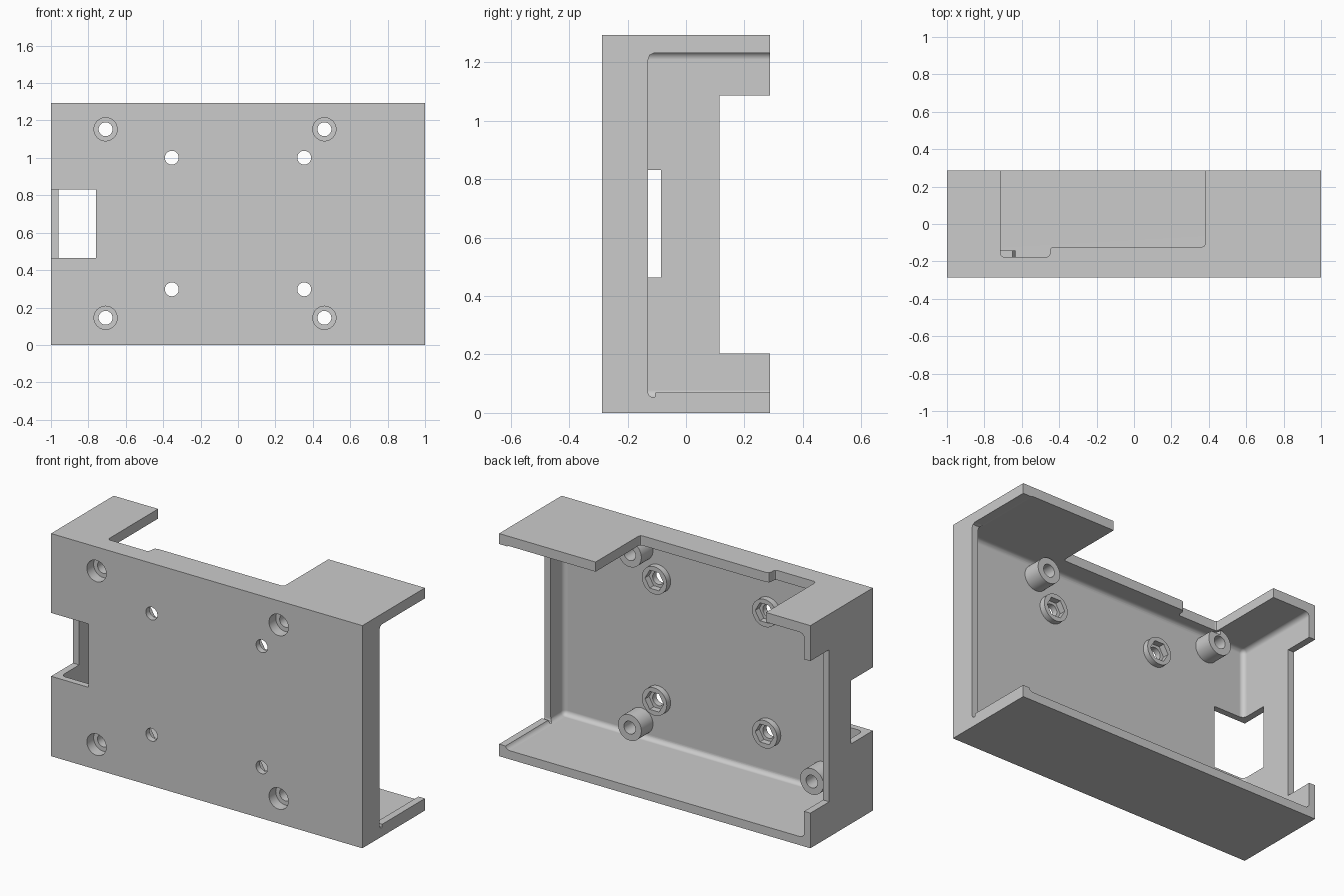
import bpy, bmesh
from math import cos, sin, pi
from mathutils import Vector

if "Cube" in bpy.data.objects:
    bpy.data.objects.remove(bpy.data.objects["Cube"], do_unlink=True)

grey = bpy.data.materials.new("light grey plastic")
grey.use_nodes = True
COLOUR = (0.6, 0.6, 0.6, 1)
grey.diffuse_color = COLOUR
grey.node_tree.nodes["Principled BSDF"].inputs["Base Color"].default_value = COLOUR


def finish(name, bm):
    bmesh.ops.recalc_face_normals(bm, faces=bm.faces)
    mesh = bpy.data.meshes.new(name)
    bm.to_mesh(mesh)
    bm.free()
    mesh.materials.append(grey)
    obj = bpy.data.objects.new(name, mesh)
    bpy.context.collection.objects.link(obj)
    return obj


def prism(name, axis, points, lo, hi):
    """Extrude a 2D outline along x, y or z."""
    place = {"x": lambda a, b, d: (d, a, b),
             "y": lambda a, b, d: (a, d, b),
             "z": lambda a, b, d: (a, b, d)}[axis]
    bm = bmesh.new()
    face = bm.faces.new([bm.verts.new(place(a, b, lo)) for a, b in points])
    top = bmesh.ops.extrude_face_region(bm, geom=[face])["geom"]
    shift = Vector(place(0, 0, hi - lo))
    bmesh.ops.translate(bm, vec=shift, verts=[v for v in top if isinstance(v, bmesh.types.BMVert)])
    return finish(name, bm)


def rect(a0, a1, b0, b1):
    return [(a0, b0), (a1, b0), (a1, b1), (a0, b1)]


def disc(a, b, r, n=40):
    return [(a + r * cos(2 * pi * i / n), b + r * sin(2 * pi * i / n)) for i in range(n)]


def combine(body, tool, operation="DIFFERENCE"):
    """Apply a boolean and discard the tool."""
    mod = body.modifiers.new("bool", "BOOLEAN")
    mod.operation, mod.solver, mod.object = operation, "EXACT", tool
    bpy.context.view_layer.update()
    result = body.evaluated_get(bpy.context.evaluated_depsgraph_get())
    mesh = bpy.data.meshes.new_from_object(result)
    body.modifiers.clear()
    body.data = mesh
    bpy.data.objects.remove(tool, do_unlink=True)


# Outer block
FRONT, BACK, HEIGHT = -0.287, 0.287, 1.293
FLOOR = -0.25
case = prism("enclosure_shell", "y", rect(-1, 1, 0, HEIGHT), FRONT, BACK)

# Filleted cavity, open at the back
cavity = prism("cavity_cutter", "y", rect(-0.96, 0.96, 0.05, 1.237), FLOOR, 0.5)
bm = bmesh.new()
bm.from_mesh(cavity.data)
inner = [e for e in bm.edges if min(v.co.y for v in e.verts) < 0]
bmesh.ops.bevel(bm, geom=inner, offset=0.028, segments=5, profile=0.5, affect="EDGES")
bm.to_mesh(cavity.data)
bm.free()
combine(case, cavity)

# Screw posts near the corners, nut bosses further in
posts = [(x, z) for x in (-0.708, 0.462) for z in (0.145, 1.153)]
nuts = [(x, z) for x in (-0.354, 0.354) for z in (0.297, 1.001)]
for x, z in posts:
    combine(case, prism("post", "y", disc(x, z, 0.075), FLOOR - 0.02, -0.143), "UNION")
    combine(case, prism("counterbore", "y", disc(x, z, 0.062), -0.4, -0.225))
for x, z in nuts:
    combine(case, prism("boss", "y", disc(x, z, 0.08), FLOOR - 0.02, -0.215), "UNION")
    combine(case, prism("nut_pocket", "y", disc(x, z, 0.06, 6), -0.252, 0))
for x, z in posts + nuts:
    combine(case, prism("screw_hole", "y", disc(x, z, 0.037), -0.5, 0))

# Open left end, leaving a low lip with a relief in the lower corner
opening = [(0.5, 0.07), (-0.105, 0.07), (-0.107, 0.054), (-0.113, 0.052), (-0.124, 0.057),
           (-0.13, 0.068), (-0.13, 1.208), (-0.124, 1.225), (-0.108, 1.232), (0.5, 1.232)]
combine(case, prism("end_opening", "x", opening, 0.94, 1.2))

# Stepped cut-out in the top wall
step = [(0.38, 0.5), (-0.714, 0.5), (-0.714, -0.16), (-0.709, -0.171), (-0.698, -0.176),
        (-0.465, -0.176), (-0.454, -0.171), (-0.449, -0.16), (-0.449, -0.142), (-0.444, -0.128),
        (-0.43, -0.122), (0.365, -0.122), (0.375, -0.118), (0.38, -0.108)]
combine(case, prism("top_cutout", "z", step, 1.2, 1.5))

# Recessed edge of the right wall, and the slot around its front corner
combine(case, prism("wall_cutout", "x", rect(0.114, 0.5, 0.204, 1.087), -1.2, -0.9))
combine(case, prism("corner_slot", "z", rect(-1.2, -0.76, -0.5, -0.086), 0.464, 0.832))

# Smooth round surfaces, keep the edges crisp
for obj in bpy.context.selected_objects:
    obj.select_set(False)
bpy.context.view_layer.objects.active = case
case.select_set(True)
bpy.ops.object.shade_smooth_by_angle(angle=pi / 6)
weighted = case.modifiers.new("even_normals", "WEIGHTED_NORMAL")
weighted.keep_sharp = True
